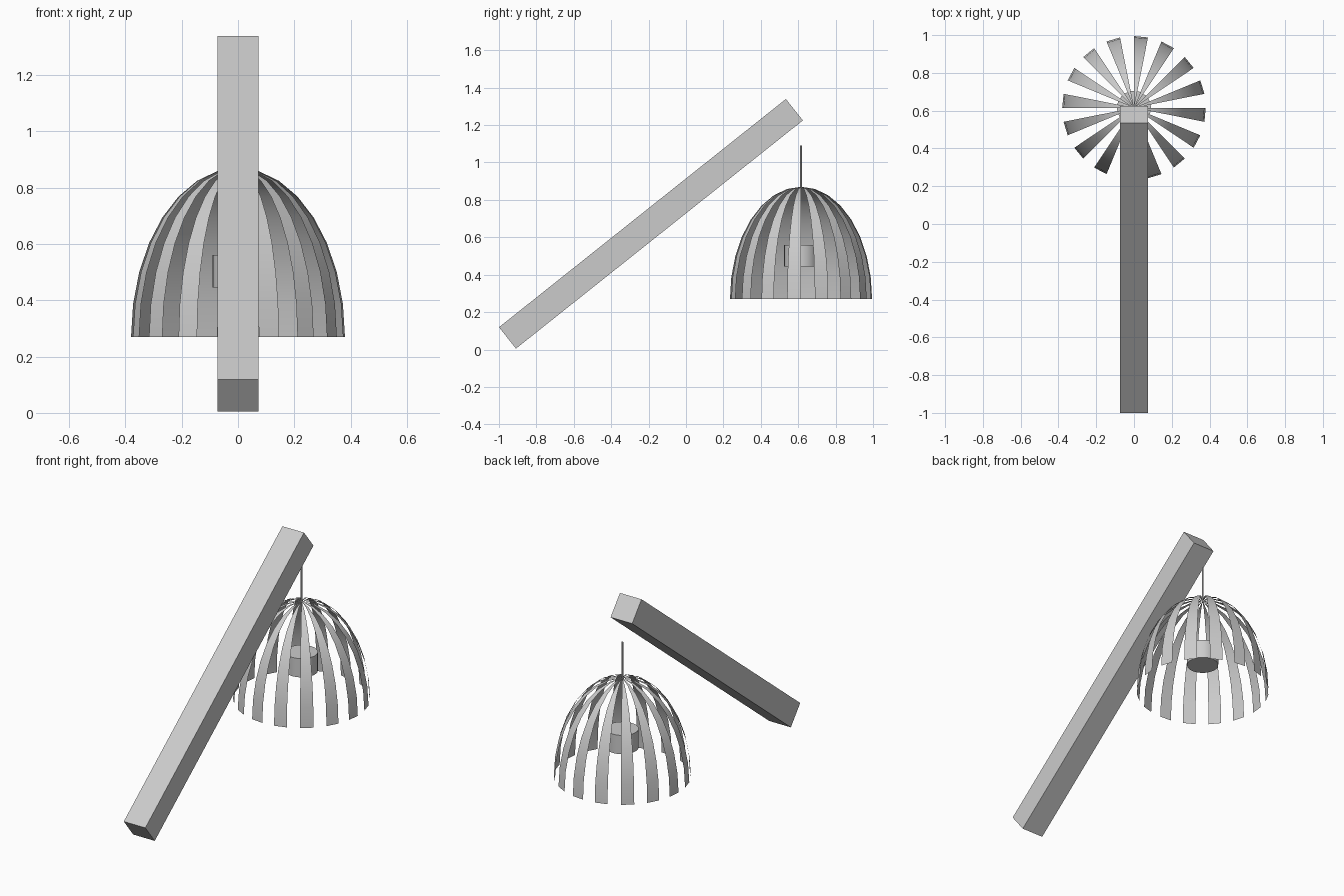
import bpy, bmesh
from math import sin, cos, pi, radians

if "Cube" in bpy.data.objects:
    bpy.data.objects.remove(bpy.data.objects["Cube"])

LAMP_Y = 0.615


def finish(name, bm, smooth=True):
    mesh = bpy.data.meshes.new(name)
    bm.to_mesh(mesh)
    bm.free()
    obj = bpy.data.objects.new(name, mesh)
    bpy.context.collection.objects.link(obj)
    if smooth:
        bpy.ops.object.select_all(action='DESELECT')
        obj.select_set(True)
        bpy.context.view_layer.objects.active = obj
        bpy.ops.object.shade_smooth_by_angle(angle=radians(40))
    return obj


def cylinder(name, radius, z0, z1, sides):
    bm = bmesh.new()
    bmesh.ops.create_cone(bm, cap_ends=True, segments=sides,
                          radius1=radius, radius2=radius, depth=z1 - z0)
    obj = finish(name, bm)
    obj.location = (0, LAMP_Y, (z0 + z1) / 2)
    return obj


# Leaning square beam
bm = bmesh.new()
bmesh.ops.create_cube(bm, size=1)
bmesh.ops.scale(bm, vec=(0.146, 1.96, 0.146), verts=bm.verts)
beam = finish("leaning_beam", bm, smooth=False)
beam.location = (0, -0.1875, 0.672)
beam.rotation_euler.x = radians(38.5)

# Slatted dome shade: every other column of a 32-sided half ellipsoid
SIDES, RINGS, RADIUS, HEIGHT, BASE = 32, 8, 0.38, 0.60, 0.27
bm = bmesh.new()
apex_z = BASE + HEIGHT
for i in range(0, SIDES, 2):
    a0 = pi / 2 - 2 * pi * (i + 1) / SIDES
    a1 = pi / 2 - 2 * pi * i / SIDES
    prev = None
    for k in range(RINGS):
        t = pi / 2 * k / RINGS
        r, z = RADIUS * cos(t), BASE + HEIGHT * sin(t)
        row = [bm.verts.new((r * cos(a), LAMP_Y + r * sin(a), z)) for a in (a0, a1)]
        if prev:
            bm.faces.new((prev[0], prev[1], row[1], row[0]))
        prev = row
    bm.faces.new((prev[0], prev[1], bm.verts.new((0, LAMP_Y, apex_z))))
bmesh.ops.remove_doubles(bm, verts=bm.verts, dist=0.0001)
finish("slatted_shade", bm)

# Hanging wire and lamp body inside the shade
cylinder("hanging_wire", 0.005, 0.86, 1.09, 12)
cylinder("lamp_body", 0.09, 0.445, 0.56, 32)
